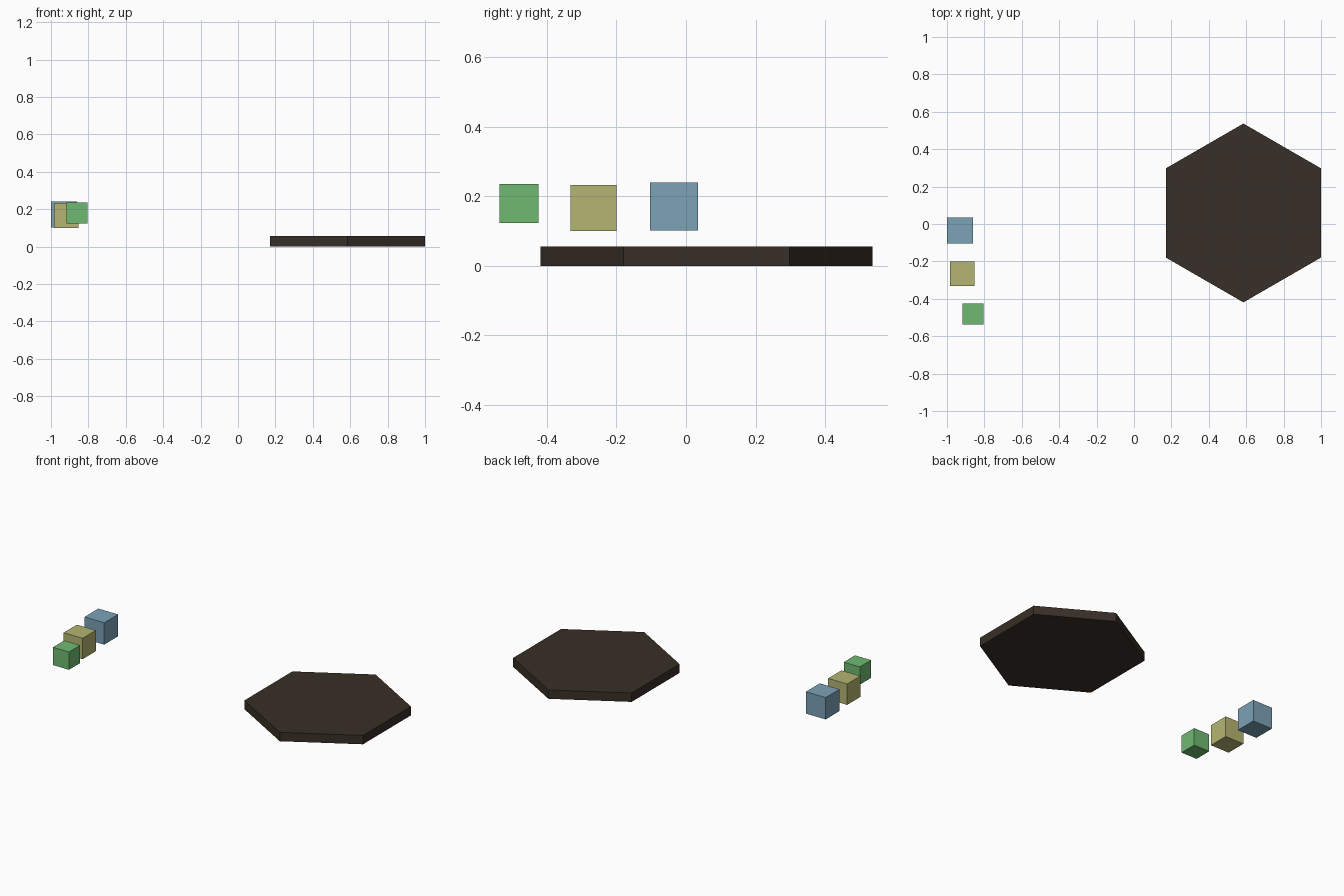
import bpy
from math import pi

if "Cube" in bpy.data.objects:
    bpy.data.objects.remove(bpy.data.objects["Cube"])


def finish(obj, name, color):
    obj.name = name
    mat = bpy.data.materials.new(name + "_material")
    mat.diffuse_color = (*color, 1)
    mat.use_nodes = True
    mat.node_tree.nodes["Principled BSDF"].inputs["Base Color"].default_value = mat.diffuse_color
    obj.data.materials.append(mat)


def cube(name, center, size, color):
    bpy.ops.mesh.primitive_cube_add(size=size, location=center)
    finish(bpy.context.object, name, color)


# Hexagonal base slab, corners pointing to front and back
bpy.ops.mesh.primitive_cylinder_add(vertices=6, radius=0.478, depth=0.056,
                                    location=(0.585, 0.059, 0.028))
finish(bpy.context.object, "hexagon_slab", (0.04, 0.028, 0.02))

# Three floating cubes
cube("blue_cube", (-0.931, -0.034, 0.171), 0.138, (0.20, 0.36, 0.47))
cube("yellow_cube", (-0.919, -0.266, 0.166), 0.132, (0.46, 0.46, 0.17))
cube("green_cube", (-0.861, -0.480, 0.180), 0.112, (0.16, 0.49, 0.17))
